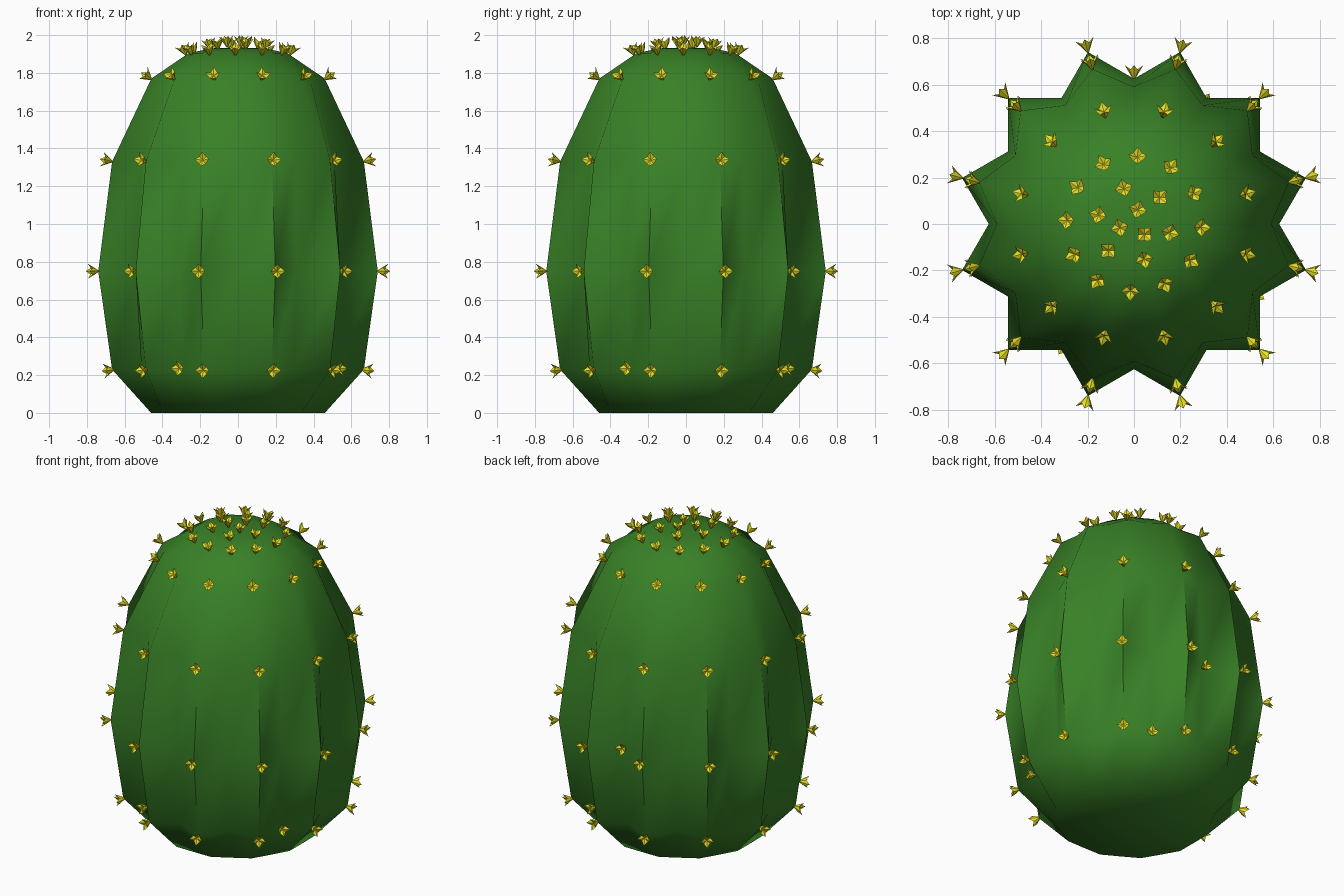
import bpy, bmesh, math
from mathutils import Vector, Matrix

if "Cube" in bpy.data.objects:
    bpy.data.objects.remove(bpy.data.objects["Cube"])


def material(name, color):
    m = bpy.data.materials.new(name)
    m.diffuse_color = color
    m.use_nodes = True
    m.node_tree.nodes["Principled BSDF"].inputs["Base Color"].default_value = m.diffuse_color
    return m


def finish(bm, name, mat):
    bmesh.ops.recalc_face_normals(bm, faces=bm.faces)
    me = bpy.data.meshes.new(name)
    bm.to_mesh(me)
    bm.free()
    me.materials.append(mat)
    ob = bpy.data.objects.new(name, me)
    bpy.context.collection.objects.link(ob)
    return ob


def polar(r, deg, z):
    a = math.radians(deg)
    return Vector((r * math.cos(a), r * math.sin(a), z))


green = material("cactus_green", (0.04, 0.22, 0.02, 1))
yellow = material("spine_yellow", (0.8, 0.75, 0.02, 1))

# Ribbed body: height, ridge radius, valley radius (12 ribs)
PROFILE = [(0, 0.475, 0.46), (0.23, 0.69, 0.59), (0.75, 0.766, 0.625),
           (1.33, 0.69, 0.59), (1.77, 0.475, 0.44), (1.905, 0.27, 0.26),
           (1.93, 0.14, 0.14)]
bm = bmesh.new()
rings = []
for z, ridge, valley in PROFILE:
    rings.append([bm.verts.new(polar(ridge if i % 2 else valley, 15 * i, z))
                  for i in range(24)])
for lo, hi in zip(rings, rings[1:]):
    for i in range(24):
        j = (i + 1) % 24
        bm.faces.new((lo[i], lo[j], hi[j], hi[i]))
for ring, z in ((rings[0], 0), (rings[-1], 1.935)):
    centre = bm.verts.new((0, 0, z))
    for i in range(24):
        bm.faces.new((ring[i], ring[(i + 1) % 24], centre))
body = finish(bm, "cactus_body", green)
bpy.context.view_layer.objects.active = body
body.select_set(True)
bpy.ops.object.shade_smooth_by_angle(angle=math.radians(70))

# Spine clusters: four short petals spreading from one base point
spines = bmesh.new()


def spine(pos, normal):
    rot = Vector(normal).to_track_quat('Z', 'Y').to_matrix().to_4x4()
    mat = Matrix.Translation(pos) @ rot
    base = spines.verts.new(mat @ Vector((0, 0, -0.008)))
    cup = spines.verts.new(mat @ Vector((0, 0, 0.032)))
    rim = []
    for i in range(8):
        p = polar(0.027, 45 * i, 0.036) if i % 2 else polar(0.04, 45 * i, 0.058)
        rim.append(spines.verts.new(mat @ p))
    for i in range(8):
        a, b = rim[i], rim[(i + 1) % 8]
        spines.faces.new((base, b, a))
        spines.faces.new((cup, a, b))


# Rows on the ridges: height, radius, upward tilt
for z, r, tilt in ((0.23, 0.68, -0.15), (0.75, 0.765, 0), (1.33, 0.69, 0.25),
                   (1.765, 0.475, 0.8)):
    for k in range(12):
        a = 15 + 30 * k
        spine(polar(r, a, z), polar(1, a, tilt))

# Rings on the crown: count, radius, start angle, height
for n, r, start, z in ((12, 0.275, 87, 1.895), (6, 0.15, 106, 1.925), (3, 0.06, 75, 1.938)):
    for k in range(n):
        a = start + 360 / n * k
        spine(polar(r, a, z), polar(r * 1.5, a, 1))

# A few strays in the valleys
for a, z, r in ((60, 0.235, 0.59), (240, 0.235, 0.59), (330, 0.235, 0.59), (90, 0.75, 0.625)):
    spine(polar(r, a, z), polar(1, a, 0))
finish(spines, "spines", yellow)
